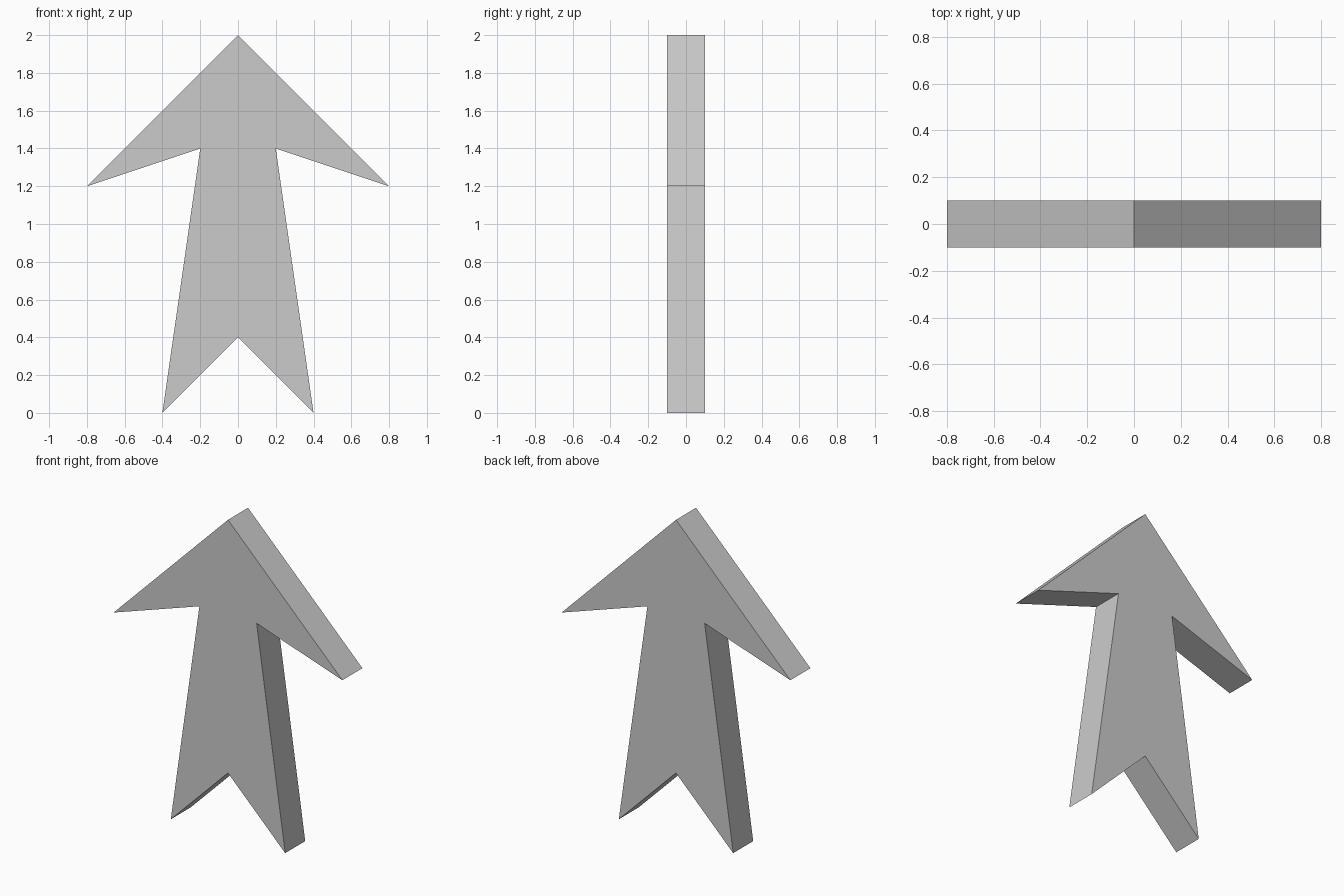
import bpy
import bmesh
from mathutils import Vector

cube = bpy.data.objects.get("Cube")
if cube:
    bpy.data.objects.remove(cube, do_unlink=True)

THICKNESS = 0.2

# Plain grey material
grey = bpy.data.materials.new("light_grey")
grey.use_nodes = True
colour = (0.6, 0.6, 0.6, 1.0)
grey.diffuse_color = colour
grey.node_tree.nodes["Principled BSDF"].inputs["Base Color"].default_value = colour

# Right half of the outline (x, z), from tip to tail notch, then mirrored
half = [(0, 2), (0.8, 1.2), (0.2, 1.4), (0.4, 0), (0, 0.4)]
outline = half + [(-x, z) for x, z in reversed(half[1:-1])]

# Flat arrow face extruded to a solid slab
bm = bmesh.new()
front = bm.faces.new([bm.verts.new((x, -THICKNESS / 2, z)) for x, z in outline])
slab = bmesh.ops.extrude_face_region(bm, geom=[front], use_keep_orig=True)
back_verts = [g for g in slab["geom"] if isinstance(g, bmesh.types.BMVert)]
bmesh.ops.translate(bm, verts=back_verts, vec=Vector((0, THICKNESS, 0)))
bmesh.ops.recalc_face_normals(bm, faces=bm.faces)

mesh = bpy.data.meshes.new("arrow")
bm.to_mesh(mesh)
bm.free()
mesh.materials.append(grey)
arrow = bpy.data.objects.new("arrow", mesh)
bpy.context.collection.objects.link(arrow)
